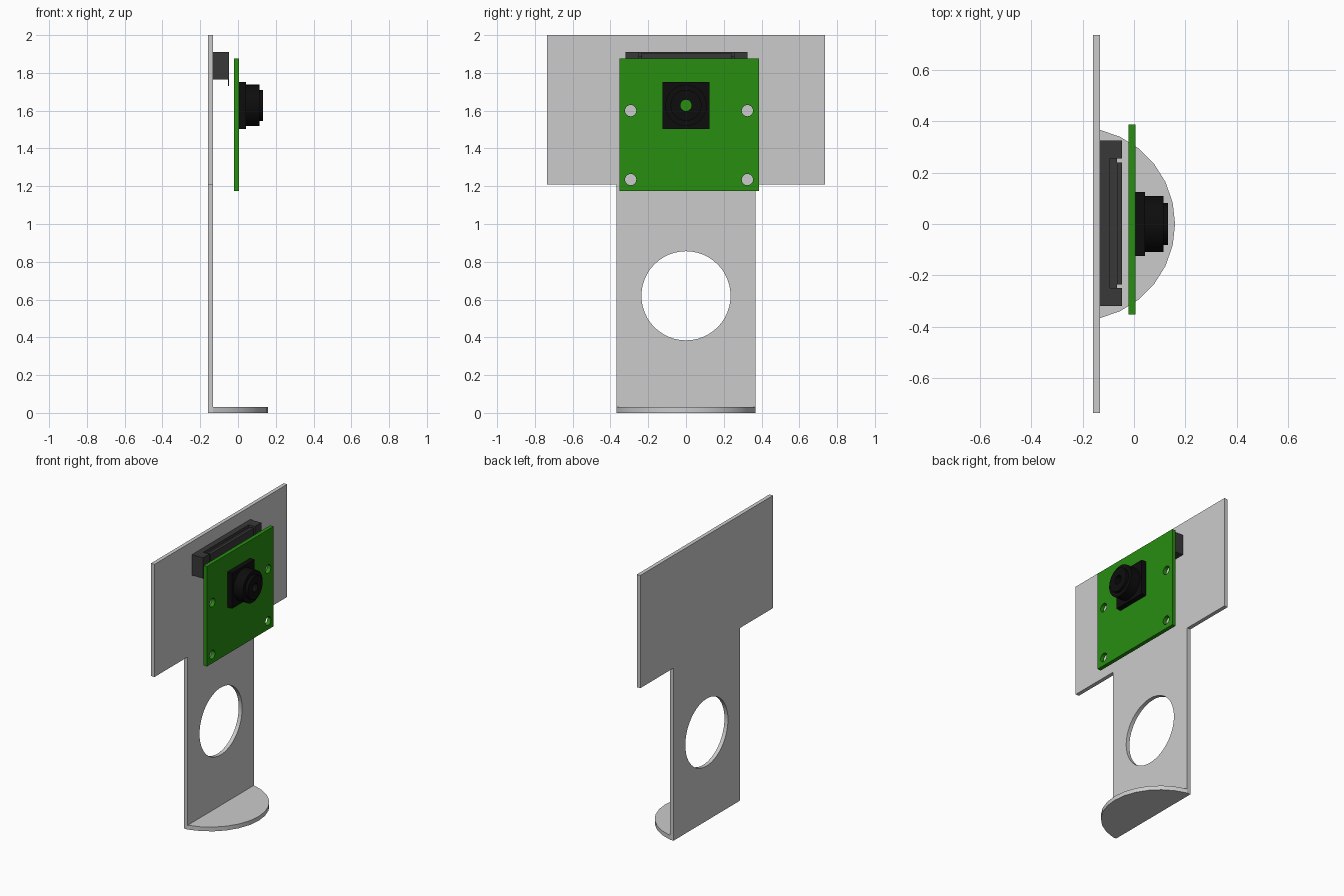
import bpy, bmesh, math
from mathutils import Matrix

if "Cube" in bpy.data.objects:
    bpy.data.objects.remove(bpy.data.objects["Cube"])


def material(name, rgb):
    m = bpy.data.materials.new(name)
    m.diffuse_color = (*rgb, 1)
    m.use_nodes = True
    m.node_tree.nodes["Principled BSDF"].inputs["Base Color"].default_value = m.diffuse_color
    return m


GREEN = material("board_green", (0.02, 0.27, 0.005))
BLACK = material("lens_black", (0.004, 0.004, 0.004))
DARK = material("connector_dark", (0.04, 0.04, 0.04))

# Maps a local outline (u, v) and depth w to world: u -> y, v -> z, w -> x
ALONG_X = Matrix(((0, 0, 1, 0), (1, 0, 0, 0), (0, 1, 0, 0), (0, 0, 0, 1)))
ALONG_Z = Matrix.Identity(4)


def rect(u0, u1, v0, v1):
    return [(u0, v0), (u1, v0), (u1, v1), (u0, v1)]


def circle(u, v, r, n=32):
    return [(u + r * math.cos(2 * math.pi * i / n),
             v + r * math.sin(2 * math.pi * i / n)) for i in range(n)]


def slab(name, loops, w0, w1, axis=ALONG_X, mat=None):
    """Extrude an outline (first loop) with holes (other loops) from w0 to w1."""
    cu = bpy.data.curves.new(name, 'CURVE')
    cu.dimensions = '2D'
    cu.fill_mode = 'BOTH'
    cu.extrude = (w1 - w0) / 2
    for pts in loops:
        s = cu.splines.new('POLY')
        s.points.add(len(pts) - 1)
        for p, (u, v) in zip(s.points, pts):
            p.co = (u, v, 0, 1)
        s.use_cyclic_u = True
    tmp = bpy.data.objects.new(name + "_outline", cu)
    me = bpy.data.meshes.new_from_object(tmp)
    bpy.data.objects.remove(tmp)
    me.transform(axis @ Matrix.Translation((0, 0, (w0 + w1) / 2)))
    bm = bmesh.new()
    bm.from_mesh(me)
    bmesh.ops.remove_doubles(bm, verts=bm.verts, dist=1e-5)
    bmesh.ops.recalc_face_normals(bm, faces=bm.faces)
    bm.to_mesh(me)
    bm.free()
    me.materials.clear()
    if mat:
        me.materials.append(mat)
    ob = bpy.data.objects.new(name, me)
    bpy.context.collection.objects.link(ob)
    bpy.ops.object.select_all(action='DESELECT')
    ob.select_set(True)
    bpy.context.view_layer.objects.active = ob
    bpy.ops.object.shade_smooth_by_angle(angle=math.radians(30))
    return ob


# T-shaped back plate with a round hole
half = [(0.367, 0), (0.367, 1.21), (0.735, 1.21), (0.735, 2.0)]
outline = half + [(-u, v) for u, v in reversed(half)]
slab("back_plate", [outline, circle(0, 0.62, 0.236, 48)], -0.16, -0.133)

# Rounded foot: circular segment in front of the plate
R, cx = 0.376, -0.216
a = math.acos((-0.133 - cx) / R)
arc = [(cx + R * math.cos(t), R * math.sin(t))
       for t in (-a + 2 * a * i / 12 for i in range(13))]
slab("foot", [arc], 0, 0.03, ALONG_Z)

# Circuit board with four mounting holes
holes = [circle(y, z, 0.03, 24) for y in (-0.293, 0.325) for z in (1.235, 1.6)]
slab("circuit_board", [rect(-0.353, 0.387, 1.175, 1.875)] + holes,
     -0.021, 0.006, mat=GREEN)

# Camera: square housing, barrel and front ring, all open in the middle
bore = circle(0, 1.628, 0.03)
slab("camera_housing", [rect(-0.125, 0.125, 1.503, 1.752), bore], 0.006, 0.042, mat=BLACK)
slab("lens_barrel", [circle(0, 1.628, 0.11), bore], 0.042, 0.114, mat=BLACK)
slab("lens_ring", [circle(0, 1.628, 0.082), bore], 0.114, 0.133, mat=BLACK)

# Ribbon connector: back bar, end blocks, recessed latch and contact tab
slab("connector_back", [rect(-0.32, 0.325, 1.765, 1.91)], -0.133, -0.094, mat=DARK)
for side, y0, y1 in (("left", -0.32, -0.25), ("right", 0.255, 0.325)):
    slab("connector_end_" + side, [rect(y0, y1, 1.765, 1.91)], -0.094, -0.047, mat=DARK)
slab("connector_core", [rect(-0.25, 0.255, 1.765, 1.89)], -0.094, -0.067, mat=DARK)
slab("connector_latch", [rect(-0.235, 0.24, 1.765, 1.905)], -0.067, -0.047, mat=DARK)
slab("contact_tab", [rect(-0.235, 0.24, 1.73, 1.765)], -0.053, -0.047, mat=DARK)
